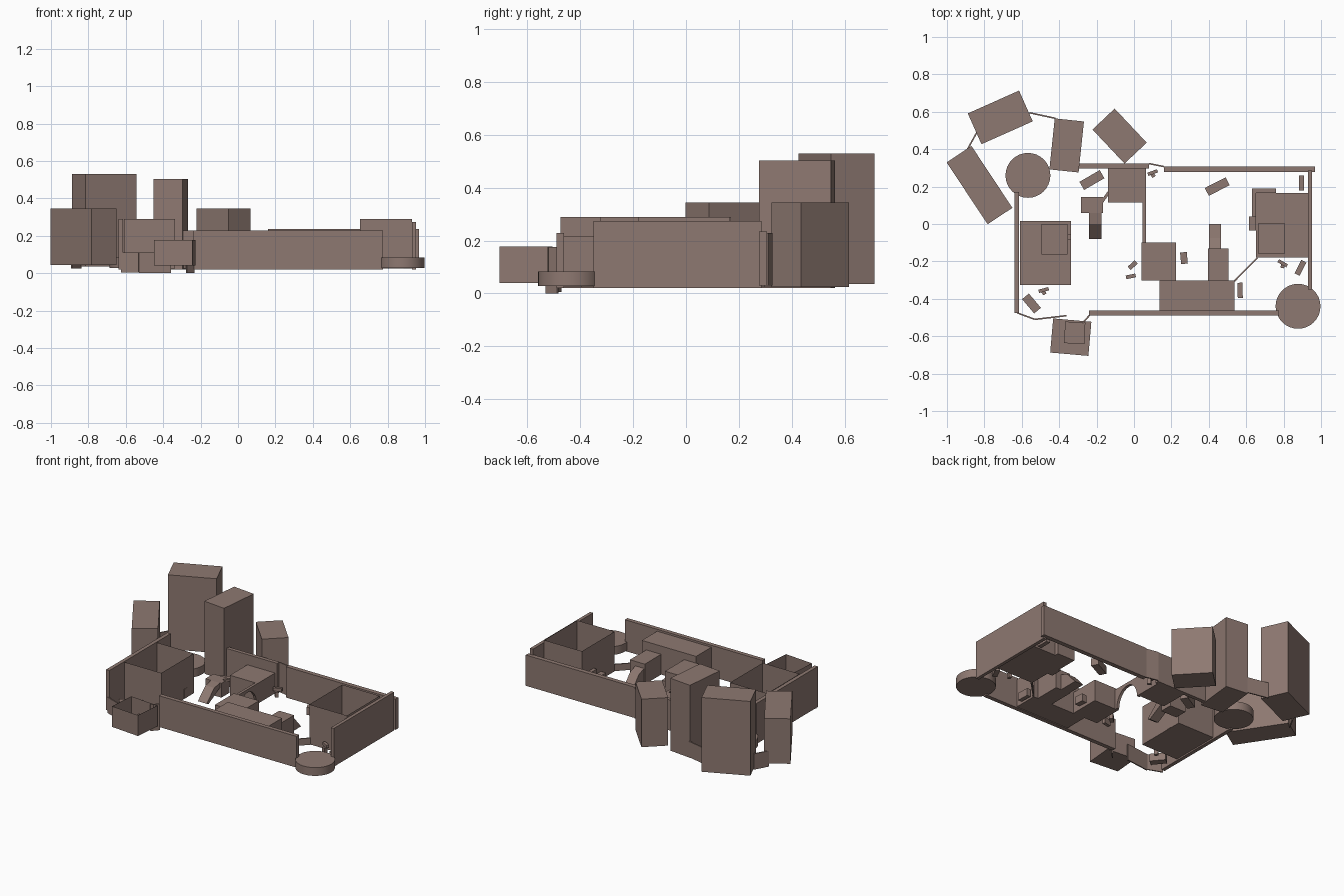
import bpy, bmesh, math
from mathutils import Matrix

mat = bpy.data.materials.new("clay_brown")
mat.diffuse_color = (0.27, 0.19, 0.165, 1)


def finish(name, bm):
    me = bpy.data.meshes.new(name)
    bm.to_mesh(me)
    bm.free()
    me.materials.append(mat)
    ob = bpy.data.objects.new(name, me)
    bpy.context.collection.objects.link(ob)
    return ob


def block(name, cx, cy, sx, sy, z0, z1, ang=0, open_top=False):
    bm = bmesh.new()
    m = (Matrix.Translation((cx, cy, (z0 + z1) / 2)) @ Matrix.Rotation(math.radians(ang), 4, 'Z')
         @ Matrix.Diagonal((sx, sy, z1 - z0, 1)))
    bmesh.ops.create_cube(bm, size=1, matrix=m)
    if open_top:
        top = [f for f in bm.faces if f.calc_center_median().z > z1 - 1e-4]
        bmesh.ops.delete(bm, geom=top, context='FACES_ONLY')
    return finish(name, bm)


def span(name, x0, x1, y0, y1, z0, z1, **kw):
    return block(name, (x0 + x1) / 2, (y0 + y1) / 2, x1 - x0, y1 - y0, z0, z1, **kw)


def fence(name, p, q, z0, z1, t=0.008):
    dx, dy = q[0] - p[0], q[1] - p[1]
    return block(name, (p[0] + q[0]) / 2, (p[1] + q[1]) / 2, math.hypot(dx, dy), t, z0, z1,
                 math.degrees(math.atan2(dy, dx)))


def extrude_x(name, pts, x0, x1):
    # profile in the y-z plane, extruded along x
    bm = bmesh.new()
    f = bm.faces.new([bm.verts.new((x0, y, z)) for y, z in pts])
    r = bmesh.ops.extrude_face_region(bm, geom=[f])
    bmesh.ops.translate(bm, vec=(x1 - x0, 0, 0),
                        verts=[v for v in r['geom'] if isinstance(v, bmesh.types.BMVert)])
    bmesh.ops.recalc_face_normals(bm, faces=bm.faces)
    return finish(name, bm)


# perimeter walls
span("front_wall", -0.24, 0.775, -0.49, -0.462, 0.02, 0.228)
span("right_wall", 0.93, 0.952, -0.35, 0.285, 0.02, 0.275)
span("back_wall_right", 0.16, 0.967, 0.277, 0.307, 0.03, 0.235)
span("back_wall_left", -0.30, 0.08, 0.298, 0.323, 0.025, 0.228)
span("left_wall", -0.64, -0.615, -0.475, 0.17, 0.02, 0.29)

# thin fences that close the gaps
for i, (p, q, z0, z1) in enumerate([
        ((0.08, 0.323), (0.16, 0.307), 0.03, 0.228),
        ((-0.625, -0.475), (-0.53, -0.51), 0.005, 0.11),
        ((-0.53, -0.51), (-0.36, -0.49), 0.0, 0.11),
        ((-0.235, -0.485), (-0.275, -0.53), 0.0, 0.175),
        ((-0.56, 0.595), (-0.42, 0.565), 0.025, 0.13),
        ((-0.84, 0.49), (-0.89, 0.40), 0.025, 0.13),
        ((0.537, -0.305), (0.66, -0.18), 0.025, 0.07)]):
    fence(f"gap_fence_{i}", p, q, z0, z1)

# tall background blocks
block("tower_back", -0.715, 0.57, 0.30, 0.18, 0.035, 0.53, 24)
block("tower_inner", -0.36, 0.42, 0.157, 0.274, 0.02, 0.503, -6)
block("tower_right", -0.077, 0.47, 0.25, 0.163, 0.025, 0.345, -46.7)
block("tower_left", -0.826, 0.208, 0.397, 0.159, 0.045, 0.345, -56.5)

# round bases
for name, x, y in (("round_base_left", -0.567, 0.26), ("round_base_right", 0.877, -0.44)):
    bm = bmesh.new()
    bmesh.ops.create_cone(bm, cap_ends=True, segments=32, radius1=0.12, radius2=0.12, depth=0.055,
                          matrix=Matrix.Translation((x, y, 0.0565)))
    ob = finish(name, bm)
    bpy.context.view_layer.objects.active = ob
    ob.select_set(True)
    bpy.ops.object.shade_smooth_by_angle()
    ob.select_set(False)

# open-topped rooms with a low platform inside
span("left_room", -0.61, -0.338, -0.325, 0.017, 0.025, 0.29, open_top=True)
span("left_room_platform", -0.495, -0.355, -0.163, 0.0, 0.026, 0.07)
span("left_room_step", -0.355, -0.336, -0.085, -0.055, 0.026, 0.09)
span("right_room", 0.652, 0.93, -0.18, 0.165, 0.025, 0.29, open_top=True)
span("right_room_platform", 0.665, 0.805, -0.16, 0.005, 0.026, 0.07)
span("right_room_back_ledge", 0.63, 0.76, 0.165, 0.19, 0.025, 0.13)
span("right_room_side_ledge", 0.63, 0.652, 0.04, 0.165, 0.025, 0.13)
span("right_room_step", 0.615, 0.652, -0.035, 0.04, 0.025, 0.08)
block("front_room", -0.338, -0.605, 0.205, 0.183, 0.04, 0.178, -5, open_top=True)
block("front_room_platform", -0.317, -0.582, 0.108, 0.115, 0.041, 0.085, -3)

# central blocks and ramps
span("long_block", 0.137, 0.537, -0.487, -0.302, 0.025, 0.215)
span("mid_block", 0.04, 0.225, -0.302, -0.10, 0.025, 0.17)
span("stair_block", 0.395, 0.505, -0.302, -0.13, 0.025, 0.16)
span("back_block", -0.14, 0.065, 0.115, 0.298, 0.025, 0.16)
span("ramp_platform", -0.283, -0.165, 0.06, 0.145, 0.025, 0.12)
extrude_x("stair_ramp", [(-0.13, 0.025), (0.0, 0.025), (-0.075, 0.11), (-0.13, 0.13)], 0.40, 0.465)
extrude_x("left_ramp", [(0.06, 0.09), (0.06, 0.12), (0.0, 0.11), (-0.08, 0.035), (-0.06, 0.025)],
          -0.24, -0.175)
fence("bridge_plank", (-0.18, 0.105), (-0.135, 0.17), 0.11, 0.125, 0.015)

# thin arched wall between the two central blocks
arch = [(-0.10, 0.025), (-0.10, 0.16), (0.12, 0.16), (0.12, 0.025)]
arch += [(0.01 + 0.095 * math.cos(a), 0.025 + 0.115 * math.sin(a))
         for a in (math.pi * i / 12 for i in range(13))]
extrude_x("arch_wall", arch, 0.046, 0.064)

# loose crates: x, y, length, depth, angle, height
crates = [
    (-0.225, 0.235, 0.125, 0.05, 30, 0.05), (0.445, 0.20, 0.125, 0.047, 27, 0.05),
    (0.895, 0.22, 0.028, 0.08, 0, 0.05), (0.267, -0.182, 0.036, 0.062, 5, 0.05),
    (-0.548, -0.425, 0.10, 0.047, -50, 0.05), (0.567, -0.355, 0.027, 0.082, 2, 0.05),
    (0.89, -0.235, 0.08, 0.03, 63, 0.04), (-0.007, -0.22, 0.05, 0.024, 42, 0.04),
    (-0.017, -0.28, 0.052, 0.02, 12, 0.04),
]
for i, (x, y, l, d, a, h) in enumerate(crates):
    block(f"crate_{i}", x, y, l, d, 0.025, 0.025 + h, a)

# small pedestals with a tilted bar on top
for i, (x, y, a) in enumerate([(0.10, 0.27, 20), (-0.483, -0.358, 15), (0.795, -0.215, -30)]):
    block(f"pedestal_{i}", x, y - 0.008, 0.02, 0.025, 0.025, 0.06, a + 20)
    block(f"pedestal_bar_{i}", x, y + 0.005, 0.055, 0.018, 0.06, 0.08, a)
